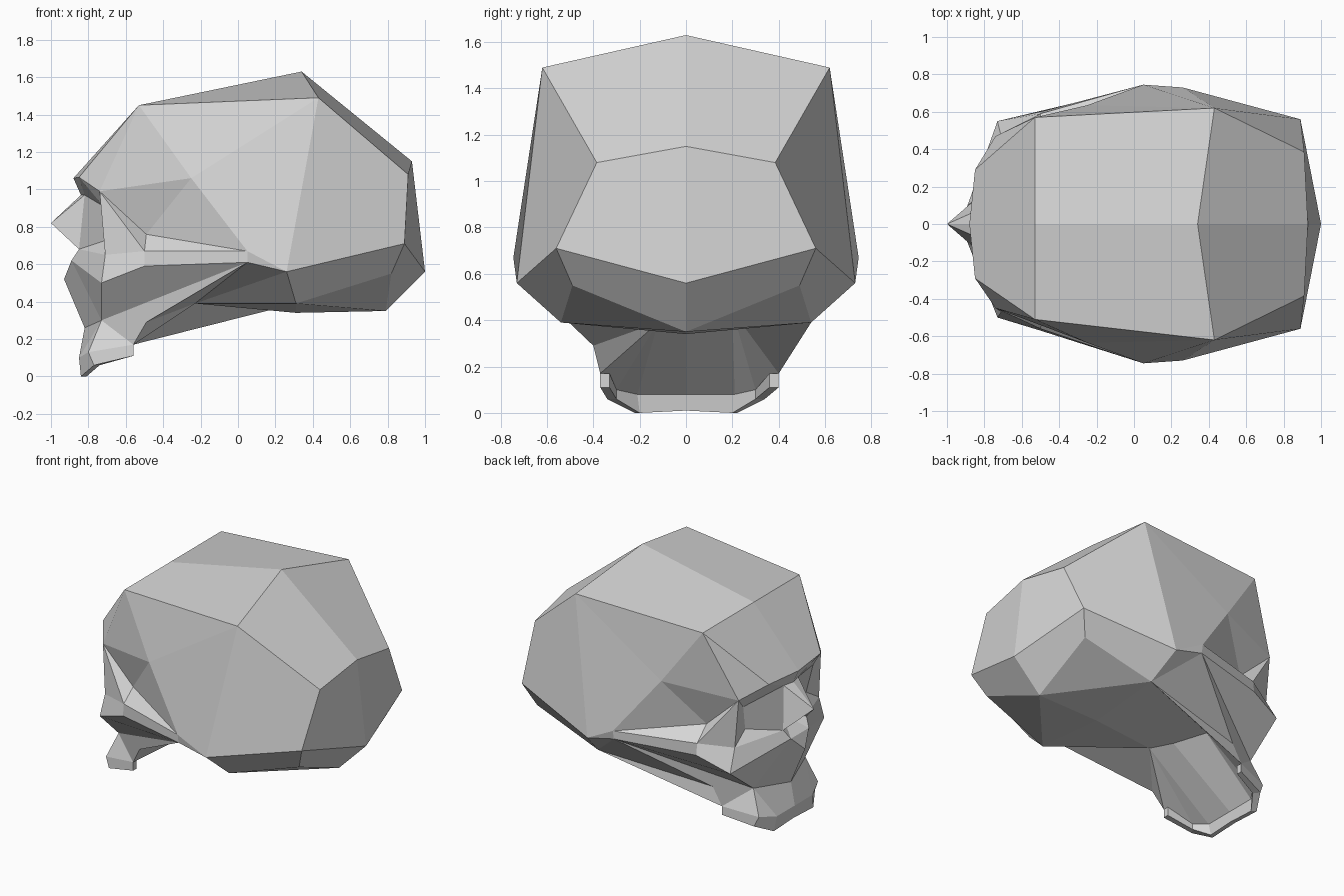
import bpy, bmesh
from mathutils import Vector

cube = bpy.data.objects.get("Cube")
if cube:
    bpy.data.objects.remove(cube)


def make_material(name, colour):
    mat = bpy.data.materials.new(name)
    mat.use_nodes = True
    mat.diffuse_color = colour
    mat.node_tree.nodes["Principled BSDF"].inputs["Base Color"].default_value = colour
    return mat


bone = make_material("bone grey", (0.67, 0.67, 0.67, 1))


def mirrored_shell(name, left, right, left_faces, right_faces):
    """Flat-faced closed shell; right-hand points mirror the left unless given."""
    bm = bmesh.new()
    for side, points, faces in ((1, left, left_faces), (-1, {**left, **right}, right_faces)):
        verts = {k: bm.verts.new(Vector((x, y * side, z))) for k, (x, y, z) in points.items()}
        for face in faces:
            bm.faces.new([verts[k] for k in face.split()])
    bmesh.ops.remove_doubles(bm, verts=bm.verts, dist=0.0005)
    bmesh.ops.recalc_face_normals(bm, faces=bm.faces)
    mesh = bpy.data.meshes.new(name)
    bm.to_mesh(mesh)
    bm.free()
    mesh.materials.append(bone)
    obj = bpy.data.objects.new(name, mesh)
    bpy.context.collection.objects.link(obj)


# Braincase landmarks
braincase = dict(
    crown=(0.34, 0, 1.63), crown_side=(0.43, 0.62, 1.49),
    front_mid=(-0.53, 0, 1.45), front_side=(-0.53, 0.57, 1.45),
    back_top=(0.93, 0, 1.15), back_side=(0.91, 0.385, 1.08),
    back_low=(0.89, 0.56, 0.71), back_tip=(1.0, 0, 0.56),
    nape_side=(0.82, 0.49, 0.55), nape=(0.79, 0, 0.35),
    ear=(0.26, 0.73, 0.56), base_side=(0.31, 0.54, 0.39), base=(0.31, 0, 0.34),
    temple=(-0.25, 0.635, 1.06), temple_pit=(-0.49, 0.47, 0.76),
)

# Brow, eye socket, cheek and nose landmarks
face_points = dict(
    brow_mid=(-0.88, 0, 1.06), brow=(-0.85, 0.29, 1.065), brow_end=(-0.74, 0.47, 0.99),
    root_mid=(-0.84, 0, 0.97), root=(-0.82, 0.08, 0.97),
    socket=(-0.72, 0.39, 0.91), socket_low=(-0.7, 0.34, 0.73),
    nose_tip=(-1.0, 0, 0.82), nostril=(-0.85, 0.13, 0.68), nose_pit=(-0.75, 0, 0.72),
    sill=(-0.89, 0.1, 0.62), sill_mid=(-0.89, 0, 0.62), spine=(-0.93, 0, 0.52),
    arch_back=(0.05, 0.745, 0.67), arch_back_low=(0.05, 0.735, 0.61),
    arch=(-0.5, 0.59, 0.67), arch_low=(-0.5, 0.6, 0.59),
    cheek=(-0.71, 0.47, 0.65), cheek_low=(-0.73, 0.55, 0.5),
)

# Upper jaw and palate landmarks
jaw = dict(
    lip=(-0.82, 0, 0.26), jaw_side=(-0.73, 0.29, 0.3),
    jaw_back=(-0.49, 0.4, 0.29), jaw_end=(-0.56, 0.4, 0.17),
    palate=(-0.44, 0.2, 0.44), palate_mid=(-0.33, 0, 0.41),
    gum_mid=(-0.85, 0, 0.1), gum=(-0.85, 0.2, 0.1), gum_side=(-0.8, 0.33, 0.13),
    inner_mid=(-0.8, 0, 0.08), inner=(-0.8, 0.21, 0.08), inner_side=(-0.74, 0.3, 0.1),
)

# Landmarks where the right side departs from the left
right_side = dict(
    front_side=(-0.53, 0.51, 1.45), brow_end=(-0.74, 0.45, 0.99),
    arch=(-0.5, 0.56, 0.67), arch_low=(-0.5, 0.57, 0.59), cheek_low=(-0.73, 0.5, 0.5),
    palate=(-0.23, 0.12, 0.39), jaw_end=(-0.56, 0.37, 0.17),
)

skull_faces = [
    # vault
    "crown crown_side front_side front_mid", "front_side front_mid brow_mid brow",
    "front_side brow brow_end", "front_side brow_end temple", "front_side temple crown_side",
    "crown_side temple arch_back ear", "crown crown_side back_side back_top",
    "crown_side ear back_low back_side", "back_top back_side back_low back_tip",
    # base
    "back_tip back_low nape_side nape", "back_low ear base_side nape_side",
    "nape_side base_side nape", "nape base_side base", "base base_side palate",
    "base palate palate_mid", "ear arch_back arch_back_low",
    # temple hollow and cheek arch
    "temple brow_end temple_pit", "temple temple_pit arch_back",
    "temple_pit brow_end arch", "temple_pit arch arch_back",
    "arch_back arch_back_low arch_low arch", "brow_end cheek arch",
    "arch arch_low cheek_low cheek", "arch_back_low jaw_side cheek_low arch_low",
    # eye socket
    "brow_end brow socket", "brow root socket", "root nostril socket_low socket",
    "nostril cheek socket_low", "cheek brow_end socket socket_low",
    "brow_mid brow root root_mid",
    # nose
    "root_mid root nose_tip", "root nostril nose_tip", "nose_tip nostril nose_pit",
    "nostril sill nose_pit", "sill sill_mid nose_pit", "sill sill_mid spine",
    # upper jaw
    "nostril cheek cheek_low sill", "sill cheek_low jaw_side", "sill jaw_side lip spine",
    "lip jaw_side gum gum_mid", "jaw_side gum_side gum", "jaw_side jaw_end gum_side",
    "arch_back_low jaw_back jaw_end jaw_side",
    # gum underside and palate
    "gum_mid gum inner inner_mid", "gum gum_side inner_side inner",
    "gum_side jaw_end inner_side", "inner_mid inner palate palate_mid",
    "inner inner_side palate", "inner_side jaw_end palate",
]
# Wall below the ear: a straight flange on the left, hollowed on the right
left_wall = ["ear arch_back_low base_side", "arch_back_low jaw_back base_side",
             "jaw_back jaw_end base_side", "base_side jaw_end palate"]
right_wall = ["ear base_side palate", "ear palate arch_back_low",
              "arch_back_low palate jaw_back", "jaw_back palate jaw_end"]
mirrored_shell("skull", {**braincase, **face_points, **jaw}, right_side,
               skull_faces + left_wall, skull_faces + right_wall)

# Tooth row: one cross-section per station along half of the arch
outer_top = [jaw[k] for k in ("gum_mid", "gum", "gum_side", "jaw_end")]
inner_top = [jaw[k] for k in ("inner_mid", "inner", "inner_side")] + [(-0.56, 0.36, 0.17)]
outer_low = [(-0.84, 0, 0.01), (-0.84, 0.22, 0), (-0.77, 0.34, 0.06), (-0.56, 0.4, 0.11)]
inner_low = [(-0.81, 0, 0.01), (-0.81, 0.2, 0), (-0.74, 0.3, 0.06), (-0.56, 0.36, 0.11)]
rows = dict(a=outer_top, b=outer_low, c=inner_low, d=inner_top)
tooth_points = {f"{r}{i}": p for r, row in rows.items() for i, p in enumerate(row)}
right_ends = {k: (x, y - 0.03, z) for k, (x, y, z) in tooth_points.items() if k.endswith("3")}
tooth_faces = [f"{r}{i} {r}{i + 1} {s}{i + 1} {s}{i}"
               for i in range(3) for r, s in ("ab", "bc", "cd", "da")]
tooth_faces.append("a3 b3 c3 d3")
mirrored_shell("upper_teeth", tooth_points, right_ends, tooth_faces, tooth_faces)
